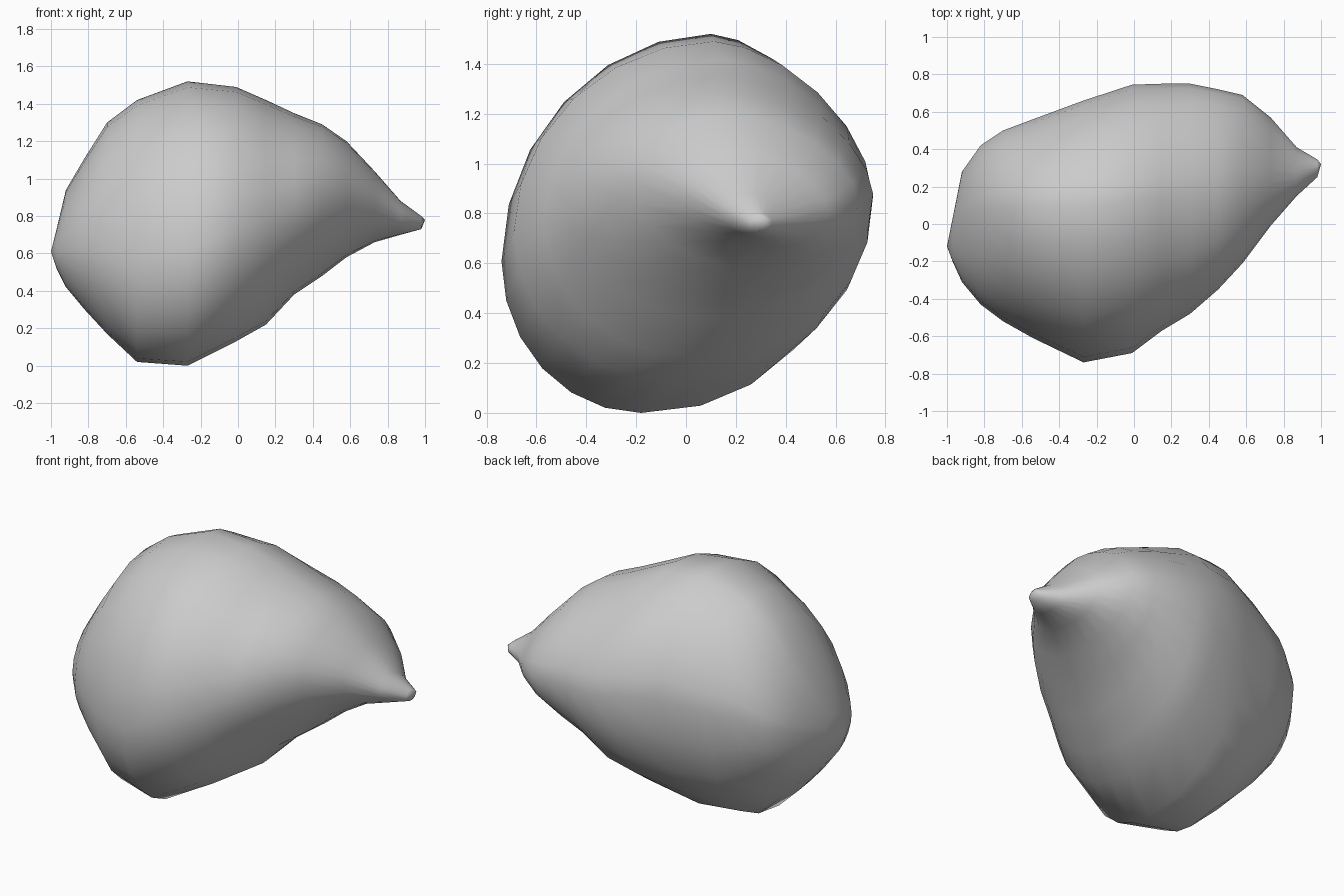
import bpy, bmesh
from math import sin, cos, pi

if "Cube" in bpy.data.objects:
    bpy.data.objects.remove(bpy.data.objects["Cube"])

STEPS = 6  # points per quarter of a cross-section
# Cross-sections along x: x, y min, y max, z min, z max, lean towards the back
SECTIONS = [
    (-0.97, -0.20, 0.03, 0.52, 0.73, 0.2),
    (-0.92, -0.31, 0.28, 0.42, 0.94, 0.2),
    (-0.82, -0.43, 0.42, 0.30, 1.11, 0.2),
    (-0.70, -0.52, 0.50, 0.17, 1.30, 0.2),
    (-0.54, -0.61, 0.56, 0.02, 1.42, 0.2),
    (-0.27, -0.74, 0.66, 0.00, 1.52, 0.2),
    (-0.01, -0.69, 0.745, 0.13, 1.49, 0.12),
    (0.15, -0.57, 0.75, 0.22, 1.42, 0.08),
    (0.30, -0.48, 0.75, 0.38, 1.35, 0.03),
    (0.45, -0.35, 0.72, 0.48, 1.29, -0.05),
    (0.58, -0.21, 0.69, 0.58, 1.20, -0.12),
    (0.73, -0.01, 0.57, 0.66, 1.04, -0.2),
    (0.87, 0.15, 0.41, 0.70, 0.88, -0.2),
    (0.98, 0.25, 0.345, 0.73, 0.80, 0.0),
]
# Fullness of each quarter: upper back, upper front, lower front, lower back
POWERS = (1.65, 1.95, 2.0, 2.15)


def outline(y0, y1, z0, z1, lean):
    """Closed outline of four quarter curves joining the extreme points."""
    yc, zc, a, b = (y0 + y1) / 2, (z0 + z1) / 2, (y1 - y0) / 2, (z1 - z0) / 2
    top, low = yc + lean * a, yc - lean * a
    back, front = zc + lean * b, zc - lean * b
    quarters = ((y1, back, top, z1), (y0, front, top, z1),
                (y0, front, low, z0), (y1, back, low, z0))
    points = []
    for q, (ye, zs, ys, ze) in enumerate(quarters):
        for i in range(STEPS):
            t = pi / 2 * (q + i / STEPS)
            u, v = (abs(f(t)) ** (2 / POWERS[q]) for f in (cos, sin))
            points.append((ys + (ye - ys) * u, zs + (ze - zs) * v))
    return points


bm = bmesh.new()
rings = [[bm.verts.new((s[0], y, z)) for y, z in outline(*s[1:])] for s in SECTIONS]
n = 4 * STEPS

# Skin between the sections
for a, b in zip(rings, rings[1:]):
    for i in range(n):
        j = (i + 1) % n
        bm.faces.new((a[i], a[j], b[j], b[i]))

# Blunt left end and pointed right end
for ring, tip in ((rings[0], (-1.0, -0.12, 0.61)), (rings[-1], (1.0, 0.32, 0.78))):
    apex = bm.verts.new(tip)
    for i in range(n):
        bm.faces.new((ring[i], ring[(i + 1) % n], apex))

bmesh.ops.recalc_face_normals(bm, faces=bm.faces)
for f in bm.faces:
    f.smooth = True
mesh = bpy.data.meshes.new("boulder")
bm.to_mesh(mesh)
bm.free()
boulder = bpy.data.objects.new("boulder", mesh)
bpy.context.collection.objects.link(boulder)
